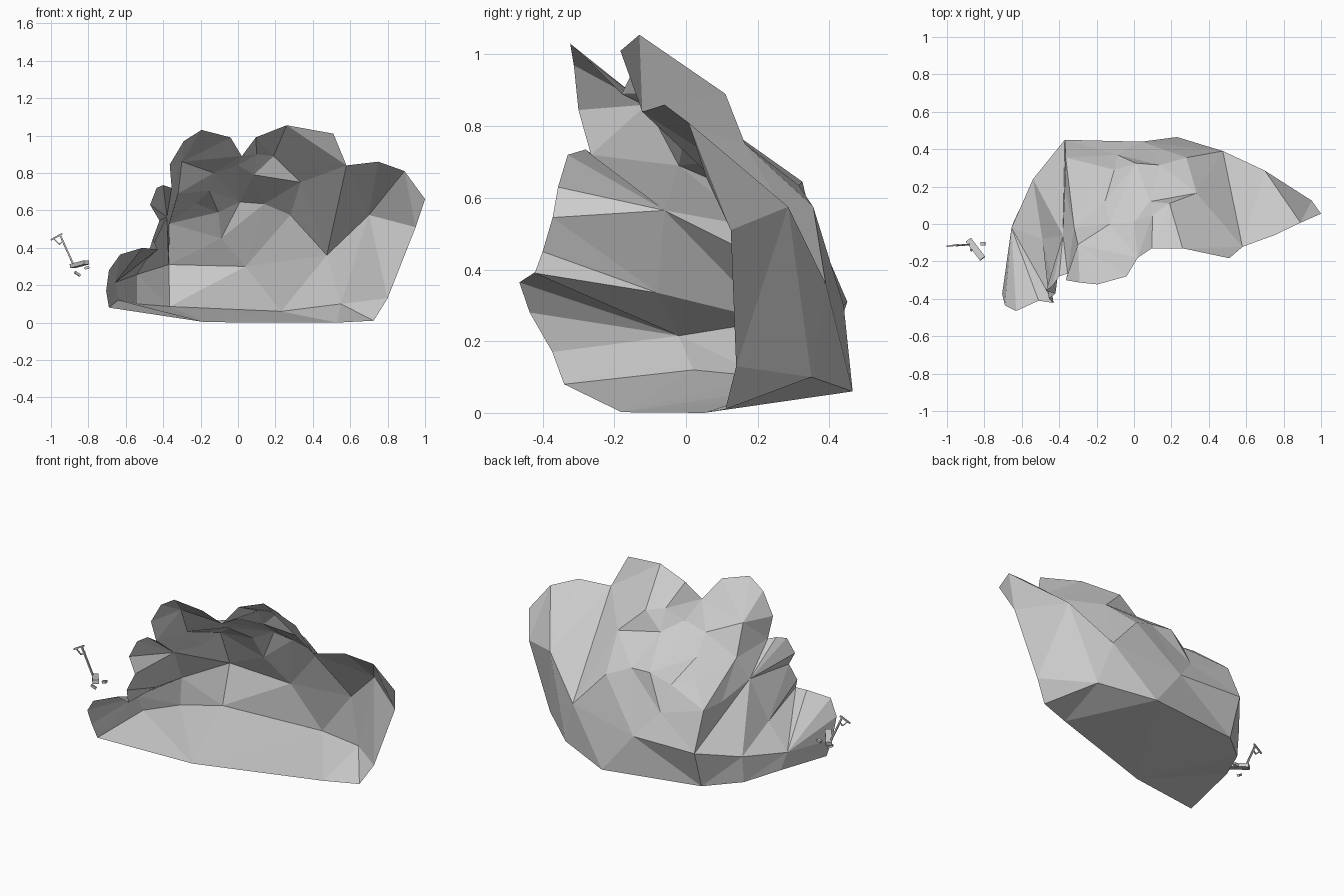
import bpy
from mathutils import Vector
from mathutils.geometry import delaunay_2d_cdt

if "Cube" in bpy.data.objects:
    bpy.data.objects.remove(bpy.data.objects["Cube"])

# Lobed free edge of the shell, from the front right corner over the top to the left
RIM = [(.725, .11, .01), (.8, .14, .13), (.95, .125, .51), (1, .055, .66), (.89, .007, .81),
       (.75, -.06, .86), (.58, -.122, .84), (.51, -.183, 1.01), (.26, -.13, 1.055),
       (.095, -.13, .99), (.02, -.18, .89), (-.04, -.28, .99), (-.195, -.323, 1.03),
       (-.29, -.313, .97), (-.365, -.3, .845), (-.355, -.265, .72), (-.4, -.28, .735),
       (-.435, -.33, .72), (-.47, -.357, .63), (-.42, -.372, .545), (-.455, -.4, .45),
       (-.43, -.422, .39), (-.51, -.41, .4), (-.63, -.465, .364), (-.69, -.436, .28),
       (-.705, -.373, .17), (-.69, -.34, .08), (-.175, -.18, .002), (.53, .05, 0)]

# Crease where the floor turns up into the wall, left to right
FLOOR = [(-.64, .02, .12), (-.54, .225, .1), (-.365, .375, .086), (.23, .465, .06), (.55, .35, .1)]

# Ridges and valleys of the curled wall
WALL = dict(
    low_slot=(-.655, -.02, .215), mid_slot=(-.49, -.08, .335), high_slot=(-.38, -.06, .565),
    side_heel=(-.54, .24, .257), left_heel=(-.37, .45, .31), left_wall=(-.37, .19, .52),
    left_valley=(-.365, .355, .53), back_heel=(.04, .44, .3),
    back_wall=(-.09, .37, .45), right_heel=(.475, .39, .36), right_wall=(.7, .285, .575),
    mid_wall=(.28, .355, .575), shelf_right=(.335, .165, .75), shelf_left=(.085, .12, .79),
    shelf_top=(.19, .11, .89), shelf_back=(.1, .05, .9), valley_left=(.01, .325, .645),
    valley_right=(.14, .315, .635), notch=(0, .01, .84), fold_tip=(-.13, 0, .8),
    fold_mid=(-.155, .12, .705), fold_low=(-.105, .29, .59), fold_side=(-.225, .24, .635),
    crown_high=(-.3, -.11, .86), crown_low=(-.32, -.02, .69))

# Sharp folds, each running from one wall point to wall points or rim numbers
FOLDS = dict(right_heel=[6], valley_left=['fold_tip'], side_heel=['low_slot', 'left_heel'],
             low_slot=[21, 22, 23, 24, 25, 26, 'mid_slot'], mid_slot=[20, 21, 'high_slot'],
             high_slot=[15, 16, 17, 18, 19, 'left_heel'], crown_low=[15, 'high_slot'])


def make_object(name, verts, faces):
    mesh = bpy.data.meshes.new(name)
    mesh.from_pydata(verts, [], faces)
    mesh.update()
    obj = bpy.data.objects.new(name, mesh)
    bpy.context.collection.objects.link(obj)
    return obj


def stretch_sheet(name):
    """Triangulate the sheet as seen through its open front."""
    pts = [Vector(p) for p in RIM + FLOOR + list(WALL.values())]
    first_wall = len(RIM) + len(FLOOR)
    idx = {k: first_wall + i for i, k in enumerate(WALL)}
    eye = Vector((.1, -1, .5))
    flat = [Vector(((p.x - eye.x) / (p.y - eye.y), (p.z - eye.z) / (p.y - eye.y))) for p in pts]
    chain = [26] + list(range(len(RIM), first_wall)) + [0]
    creases = list(zip(chain, chain[1:]))
    creases += [(idx[a], idx.get(b, b)) for a, ends in FOLDS.items() for b in ends]
    out, _, faces, origin, _, _ = delaunay_2d_cdt(
        flat, creases, [list(range(len(RIM)))], 1, 1e-5)
    verts = [pts[o[0]] if o else Vector((v.x + eye.x, 0, v.y + eye.z))
             for v, o in zip(out, origin)]
    return make_object(name, verts, faces)


def beam(name, a, b, w, h):
    """Square bar from a to b."""
    a, b = Vector(a), Vector(b)
    d = (b - a).normalized()
    side = d.cross(Vector((0, 0, 1))).normalized()
    up = side.cross(d)
    verts = [p + side * sx * w / 2 + up * sz * h / 2
             for p in (a, b) for sx, sz in ((-1, -1), (1, -1), (1, 1), (-1, 1))]
    faces = [(3, 2, 1, 0), (4, 5, 6, 7)]
    faces += [(i, (i + 1) % 4, 4 + (i + 1) % 4, 4 + i) for i in range(4)]
    return make_object(name, verts, faces)


stretch_sheet("curled_shell")

# Small floating tool: block, stem, forked top and loose chips
beam("tool_block", (-.885, -.085, .302), (-.81, -.185, .322), .035, .022)
beam("tool_stem", (-.88, -.11, .31), (-.95, -.115, .465), .009, .009)
beam("tool_crossbar", (-1, -.12, .442), (-.94, -.11, .475), .008, .008)
beam("tool_brace_left", (-.985, -.118, .448), (-.955, -.115, .418), .006, .006)
beam("tool_brace_right", (-.955, -.113, .418), (-.932, -.112, .44), .006, .006)
beam("tool_chip_upper", (-.82, -.105, .29), (-.795, -.105, .296), .018, .014)
beam("tool_chip_lower", (-.872, -.14, .27), (-.845, -.13, .252), .015, .012)
